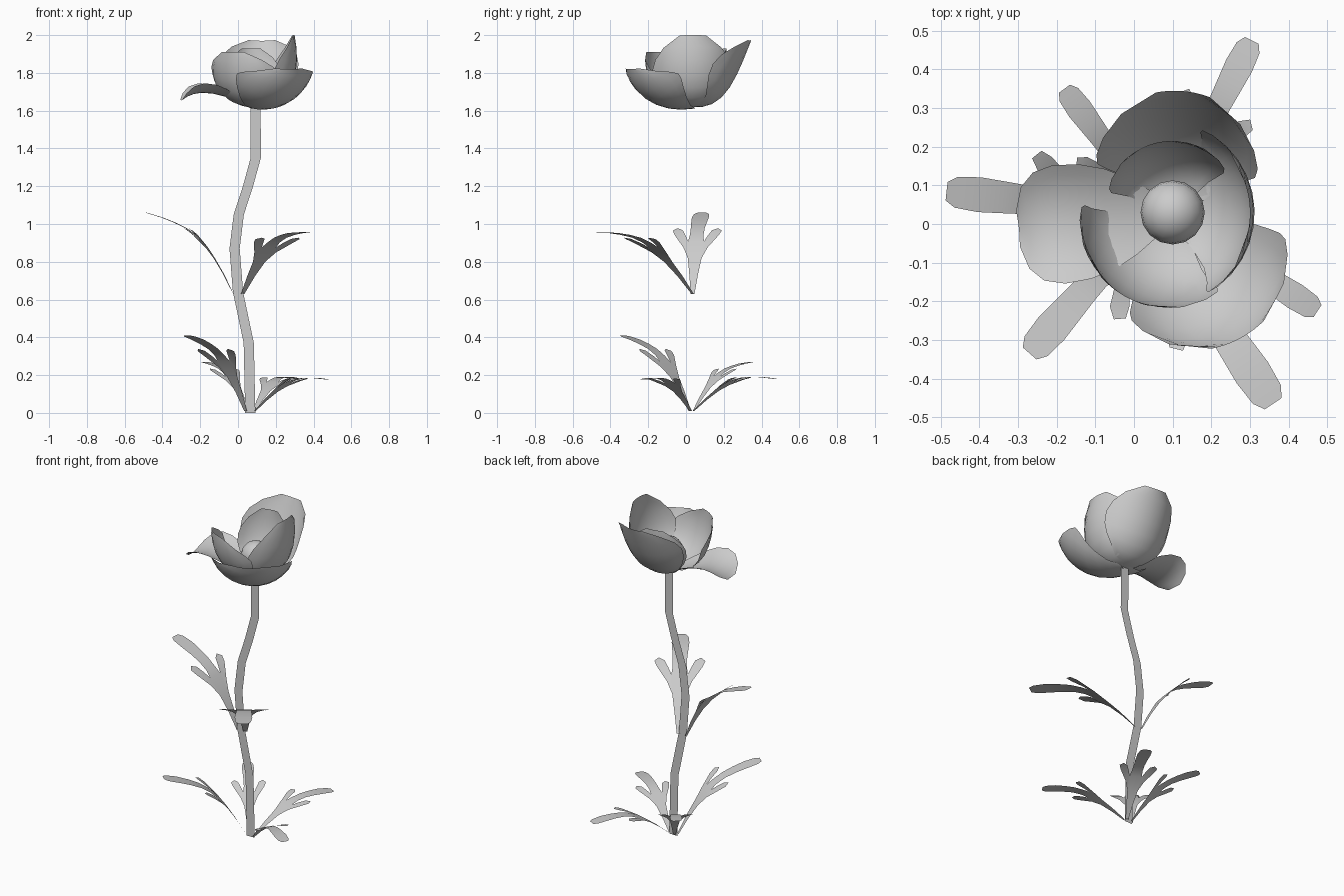
import bpy, math
from mathutils import Vector
from mathutils.geometry import interpolate_bezier

if "Cube" in bpy.data.objects:
    bpy.data.objects.remove(bpy.data.objects["Cube"])

CX, CY = 0.10, 0.03  # flower axis


def make(name, verts, faces):
    me = bpy.data.meshes.new(name)
    me.from_pydata([tuple(v) for v in verts], [], faces)
    me.update()
    for p in me.polygons:
        p.use_smooth = True
    ob = bpy.data.objects.new(name, me)
    bpy.context.collection.objects.link(ob)
    return ob


def grid_faces(rows, cols):
    return [(i * cols + j, i * cols + j + 1, (i + 1) * cols + j + 1, (i + 1) * cols + j)
            for i in range(rows - 1) for j in range(cols - 1)]


def lerp_table(tab, x):
    for (a, fa), (b, fb) in zip(tab, tab[1:]):
        if x <= b:
            return fa + (fb - fa) * (x - a) / (b - a)
    return tab[-1][1]


# Stem: flat ribbon facing the front
path = [(.065, 0), (.057, .37), (0, .64), (-.018, .87), (.004, 1.05), (.053, 1.2), (.094, 1.35), (.093, 1.63)]
sv = []
for x, z in path:
    sv += [(x - .027, CY, z), (x + .027, CY, z)]
make("stem", sv, grid_faces(len(path), 2))

# Leaf: three lobes laid on an arching curve, aimed from origin to tip
ARCH = [(0, 0), (.035, .075), (.07, .14), (.12, .22), (.17, .283), (.22, .33), (.28, .365),
        (.37, .402), (.46, .43)]
MID = [(0, .01), (.05, .023), (.1, .036), (.165, .042), (.2, .036), (.25, .037), (.31, .041),
       (.375, .045), (.435, .04), (.46, .024)]
OUTER = [(.1, .036), (.14, .064), (.2, .117), (.228, .13)]
INNER = [(.165, .042), (.195, .058), (.232, .078), (.25, .108)]


def leaf(name, origin, tip):
    o, d = Vector(origin), Vector(tip) - Vector(origin)
    yaw = math.atan2(d.y, d.x)
    pitch = math.atan2(d.z, math.hypot(d.x, d.y)) - math.atan2(.43, .46)
    k = d.length / math.hypot(.46, .43)

    def place(r, w):
        z = lerp_table(ARCH, r)
        rr = r * math.cos(pitch) - z * math.sin(pitch)
        zz = r * math.sin(pitch) + z * math.cos(pitch)
        return o + k * Vector((rr * math.cos(yaw) - w * math.sin(yaw),
                               rr * math.sin(yaw) + w * math.cos(yaw), zz))

    verts = [place(r, s * w) for r, w in MID for s in (-1, 1)]
    faces = grid_faces(len(MID), 2)
    for s in (-1, 1):
        base = len(verts)
        for a, b in zip(OUTER, INNER):
            pair = [place(a[0], s * a[1]), place(b[0], s * b[1])]
            verts += pair if s < 0 else pair[::-1]
        faces += [tuple(i + base for i in f) for f in grid_faces(len(OUTER), 2)]
    make(name, verts, faces)


leaf("base_leaf_back_right", (.085, .04, .01), (.305, .475, .18))
leaf("base_leaf_right", (.09, .025, .01), (.475, -.225, .177))
leaf("base_leaf_back_left", (.05, .04, .01), (-.18, .35, .27))
leaf("base_leaf_front_left", (.04, .02, .01), (-.27, -.335, .41))
leaf("stem_leaf_left", (-.025, .035, .63), (-.485, .085, 1.06))
leaf("stem_leaf_front", (.025, .035, .63), (.36, -.465, .957))

# Petals: ovate sheets cupped across their width along a curved profile
OVAL = [(0, .15), (.12, .38), (.25, .62), (.4, .83), (.55, .96), (.7, 1), (.82, .9), (.92, .66), (1, .28)]
COLS = 11


def petal(name, angle, width, cup, profile):
    pts = interpolate_bezier(*[Vector((r, 0, z)) for r, z in profile], 101)
    a = math.radians(angle)
    verts = []
    for s, shape in OVAL:
        i = round(s * 100)
        t = (pts[min(i + 1, 100)] - pts[max(i - 1, 0)]).normalized()
        for j in range(COLS):
            b = (2 * j / (COLS - 1) - 1) * width * shape / cup
            lift, w = cup * (1 - math.cos(b)), cup * math.sin(b)
            r, z = pts[i].x - t.z * lift, pts[i].z + t.x * lift
            verts.append((CX + r * math.cos(a) - w * math.sin(a),
                          CY + r * math.sin(a) + w * math.cos(a), z))
    make(name, verts, grid_faces(len(OVAL), COLS))


petal("outer_petal_left", 186, .165, .26, [(0, 1.62), (.15, 1.66), (.29, 1.745), (.4, 1.655)])
petal("outer_petal_front", -62, .28, .25, [(0, 1.61), (.17, 1.585), (.32, 1.66), (.37, 1.82)])
petal("outer_petal_back", 85, .255, .24, [(0, 1.62), (.17, 1.6), (.23, 1.75), (.315, 1.97)])
petal("inner_petal_right", 2, .255, .24, [(0, 1.62), (.14, 1.6), (.25, 1.73), (.2, 2.0)])
petal("inner_petal_front", -122, .25, .24, [(0, 1.62), (.15, 1.6), (.25, 1.71), (.25, 1.91)])
petal("inner_petal_back", 100, .18, .18, [(0, 1.62), (.11, 1.61), (.19, 1.72), (.185, 1.93)])

# Flower centre
bpy.ops.mesh.primitive_uv_sphere_add(segments=16, ring_count=10, radius=.083, location=(CX, CY, 1.73))
ball = bpy.context.object
ball.name = "flower_centre"
bpy.ops.object.shade_smooth()
